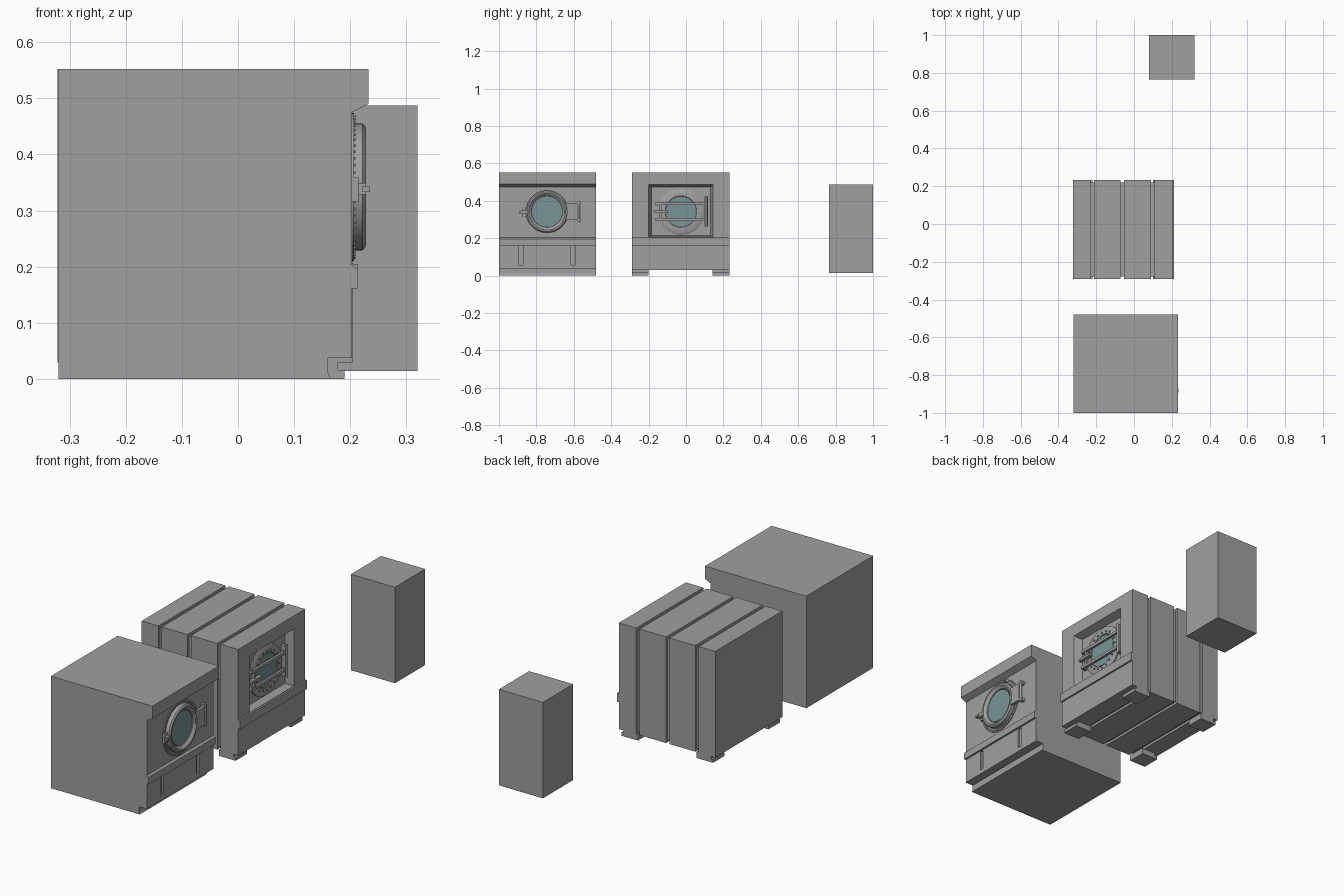
import bpy, bmesh, math

if "Cube" in bpy.data.objects:
    bpy.data.objects.remove(bpy.data.objects["Cube"])


def material(name, rgb):
    m = bpy.data.materials.new(name)
    m.use_nodes = True
    m.diffuse_color = (*rgb, 1)
    m.node_tree.nodes["Principled BSDF"].inputs["Base Color"].default_value = (*rgb, 1)
    return m


GREY = material("painted steel grey", (0.35, 0.35, 0.35))
GLASS = material("teal glass", (0.19, 0.30, 0.30))


def finish(name, bm, mat=GREY, smooth=False):
    bmesh.ops.recalc_face_normals(bm, faces=bm.faces)
    mesh = bpy.data.meshes.new(name)
    bm.to_mesh(mesh)
    bm.free()
    mesh.materials.append(mat)
    ob = bpy.data.objects.new(name, mesh)
    bpy.context.collection.objects.link(ob)
    if smooth:
        bpy.ops.object.select_all(action="DESELECT")
        ob.select_set(True)
        bpy.context.view_layer.objects.active = ob
        bpy.ops.object.shade_smooth_by_angle(angle=math.radians(35))
    return ob


def loft(name, loops, mat=GREY, smooth=False):
    """Bridge matching point loops one after another and cap both ends."""
    bm = bmesh.new()
    rings = [[bm.verts.new(p) for p in loop] for loop in loops]
    n = len(rings[0])
    for a, b in zip(rings, rings[1:]):
        for i in range(n):
            j = (i + 1) % n
            bm.faces.new((a[i], a[j], b[j], b[i]))
    bm.faces.new(rings[0])
    bm.faces.new(rings[-1])
    return finish(name, bm, mat, smooth)


def rect(x, y0, y1, z0, z1):
    return [(x, y0, z0), (x, y1, z0), (x, y1, z1), (x, y0, z1)]


def box(name, x0, x1, y0, y1, z0, z1, mat=GREY):
    return loft(name, [rect(x0, y0, y1, z0, z1), rect(x1, y0, y1, z0, z1)], mat)


def prism(name, profile, y0, y1):
    return loft(name, [[(x, y, z) for x, z in profile] for y in (y0, y1)])


def lathe(name, profile, cy, cz, mat=GREY, sides=48):
    """Turn (x, radius) points about an axis along x."""
    def ring(x, r):
        return [(x, cy + r * math.cos(i * math.tau / sides),
                 cz + r * math.sin(i * math.tau / sides)) for i in range(sides)]
    return loft(name, [ring(x, r) for x, r in profile], mat, True)


def studs(name, count, circle, size, x0, x1, cy, cz):
    bm = bmesh.new()
    for k in range(count):
        a = k * math.tau / count
        y, z = cy + circle * math.cos(a), cz + circle * math.sin(a)
        loops = [[bm.verts.new((x, y + size * math.cos(t), z + size * math.sin(t)))
                  for t in (i * math.tau / 6 for i in range(6))] for x in (x0, x1)]
        for i in range(6):
            j = (i + 1) % 6
            bm.faces.new((loops[0][i], loops[0][j], loops[1][j], loops[1][i]))
        bm.faces.new(loops[0])
        bm.faces.new(loops[1])
    return finish(name, bm)


def rod(name, x, y, z0, z1, r):
    def ring(z):
        return [(x + r * math.cos(i * math.tau / 12), y + r * math.sin(i * math.tau / 12), z)
                for i in range(12)]
    return loft(name, [ring(z0), ring(z1)], GREY, True)


# --- First machine: cabinet with overhanging top, ledge and toe recess ---
cabinet = prism("near_cabinet", [
    (-.32, 0), (.165, 0), (.16, .013), (.16, .037), (.203, .037), (.203, .161),
    (.213, .161), (.213, .195), (.203, .203), (.203, .475), (.233, .49),
    (.233, .552), (-.32, .552)], -1, -.48)

# Two vertical finger slots in the lower panel
for y in (-.882, -.604):
    cutter = box("slot_cutter", .193, .25, y - .01, y + .01, .058, .1605)
    cutter.hide_render = True
    mod = cabinet.modifiers.new("slot", "BOOLEAN")
    mod.operation, mod.object, mod.solver = "DIFFERENCE", cutter, "EXACT"
    bpy.context.view_layer.objects.active = cabinet
    bpy.ops.object.modifier_apply(modifier=mod.name)
    bpy.data.objects.remove(cutter)

# Round door
DY, DZ = -.743, .342
lathe("near_door_flange", [(.2, .132), (.207, .132), (.207, .12), (.2, .12)], DY, DZ)
lathe("near_door_ring", [(.202, .113), (.222, .113), (.228, .106), (.228, .098),
                         (.216, .084), (.21, .083)], DY, DZ)
lathe("near_door_glass", [(.205, .081), (.214, .081)], DY, DZ, GLASS)
studs("near_door_studs", 60, .126, .003, .206, .209, DY, DZ)

# Hinge arm and pin
box("near_hinge_arm", .212, .226, -.65, -.578, .297, .388)
rod("near_hinge_pin", .221, -.572, .287, .397, .006)
for z in (.297, .388):
    box("near_hinge_bracket", .202, .226, -.58, -.564, z - .007, z + .007)

# Latch
box("near_latch_plate", .202, .215, -.876, -.848, .315, .36)
box("near_latch_body", .214, .228, -.882, -.85, .329, .349)
box("near_latch_handle", .222, .235, -.892, -.872, .333, .343)

# --- Second machine: cabinet segments parted by grooves ---
Y0, Y1, Z0, Z1 = -.29, .232, .029, .552
grooves = (-.222, -.063, .1)
box("far_core", -.3, .12, Y0 + .012, Y1 - .012, Z0 + .012, Z1 - .012)
starts = [-.322] + [g + .009 for g in grooves[:-1]]
for x0, g in zip(starts, grooves):
    box("far_cabinet_segment", x0, g - .009, Y0, Y1, Z0, Z1)

# Front segment with a tapered door recess
XF, XI = .204, .165
loft("far_front_segment", [
    rect(grooves[-1] + .009, Y0, Y1, Z0, Z1),
    rect(XF, Y0, Y1, Z0, Z1),
    rect(XF, -.2, .145, .207, .487),
    rect(XI, -.184, .13, .214, .473)])
box("far_ledge", .2, .213, Y0, Y1, .161, .205)

# Four stepped feet
for y0, y1 in ((Y0, Y0 + .09), (Y1 - .09, Y1)):
    for toe, heel in ((.19, .1), (-.31, -.22)):
        step = .012 if toe > heel else -.012
        prism("far_foot", [(heel, 0), (toe, 0), (toe, .016), (toe - step, .016),
                           (toe - step, .031), (heel, .031)], y0, y1)

# Round door behind guard bars
CY, CZ = -.027, .342
lathe("far_door_disc", [(XI - .002, .124), (XI + .006, .124), (XI + .01, .118),
                        (XI + .01, .084), (XI + .004, .082)], CY, CZ)
lathe("far_door_glass", [(XI, .08), (XI + .008, .08)], CY, CZ, GLASS)
studs("far_door_studs", 20, .096, .0045, XI + .009, XI + .014, CY, CZ)
for z in (.3, .385):
    box("far_guard_bar", XI + .014, XI + .026, -.162, .108, z - .007, z + .007)
    for y in (-.155, .1):
        box("far_bar_mount", XI - .002, XI + .02, y - .007, y + .007, z - .009, z + .009)
box("far_hinge_post", XI - .002, XI + .026, .098, .118, .268, .416)
rod("far_hinge_pin", XI + .026, .108, .262, .422, .006)
box("far_latch_upright", XI + .012, XI + .024, -.142, -.13, .3, .385)
box("far_latch_handle", XI + .014, XI + .034, -.172, -.095, .336, .348)

# --- Separate control cabinet ---
box("control_cabinet", .08, .32, .765, 1, .014, .487)
